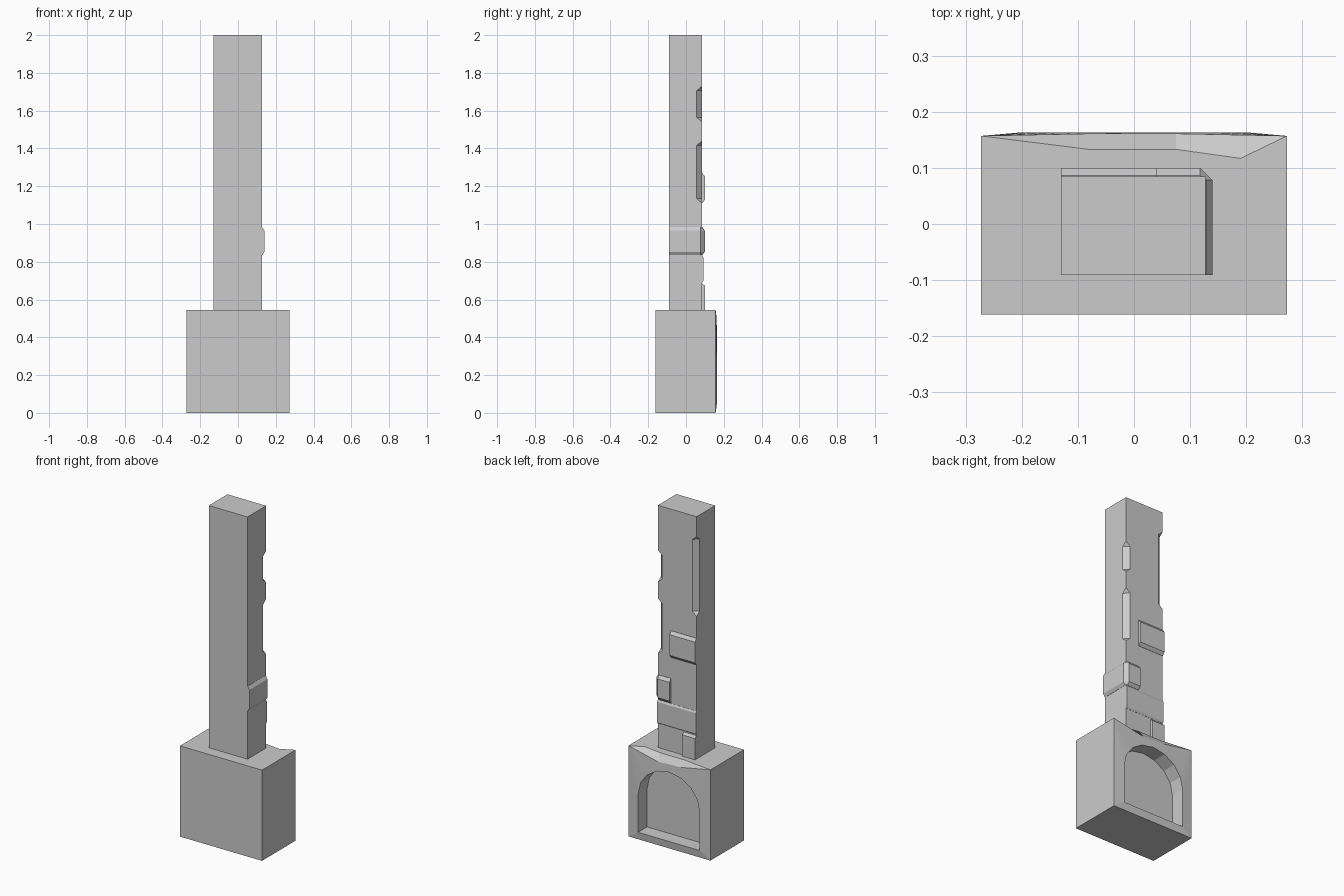
import bpy, bmesh, math
from mathutils import Vector

if "Cube" in bpy.data.objects:
    bpy.data.objects.remove(bpy.data.objects["Cube"])

XL, XR, YF, YB = -0.13, 0.127, -0.091, 0.085   # shaft footprint


def finish(bm, name):
    bmesh.ops.remove_doubles(bm, verts=bm.verts[:], dist=1e-5)
    bmesh.ops.recalc_face_normals(bm, faces=bm.faces[:])
    me = bpy.data.meshes.new(name)
    bm.to_mesh(me)
    bm.free()
    ob = bpy.data.objects.new(name, me)
    bpy.context.collection.objects.link(ob)
    return ob


def loft(name, rings):
    """Closed solid through matching rings of 3D points."""
    bm = bmesh.new()
    loops = [[bm.verts.new(p) for p in r] for r in rings]
    for a, b in zip(loops, loops[1:]):
        for i in range(len(a)):
            j = (i + 1) % len(a)
            bm.faces.new((a[i], a[j], b[j], b[i]))
    bm.faces.new(loops[0])
    bm.faces.new(loops[-1])
    return finish(bm, name)


def brick(name, x0, x1, z0, z1, y, slope=0.018):
    """Stone on the back of the shaft with sloped top and bottom."""
    inner, outer = YB - 0.01, YB + 0.001

    def ring(yy, z):
        return [(x0, inner, z), (x1, inner, z), (x1, yy, z), (x0, yy, z)]
    return loft(name, [ring(outer, z0), ring(y, z0 + slope),
                       ring(y, z1 - slope), ring(outer, z1)])


# Firebox base with worn top edge and arched recess on the back
bm = bmesh.new()
V = bm.verts.new
W, YO, H, RIM, DEEP = 0.2725, 0.157, 0.545, 0.163, 0.078
A, B = V((-W, YO, 0)), V((-W, YO, H))
E, F = V((W, YO, H)), V((W, YO, 0))
C, D = V((-0.08, 0.161, 0.51)), V((0.075, 0.161, 0.503))
C2, D2, E2 = V((-0.08, 0.133, H)), V((0.075, 0.133, H)), V((0.19, 0.117, H))
fa, fb, fe, ff = [V((x, -0.161, z)) for x, z in ((-W, 0), (-W, H), (W, H), (W, 0))]
for f in ((fa, fb, fe, ff), (fa, fb, B, A), (ff, fe, E, F), (fa, ff, F, A),
          (fb, fe, E, E2, D2, C2, B), (B, C, C2), (C, D, D2, C2), (D, E, E2, D2)):
    bm.faces.new(f)
R, SILL, SPRING, RISE = 0.204, 0.045, 0.275, 0.185
arch = [(-R, SILL)]
arch += [(-R * math.cos(math.pi * k / 8), SPRING + RISE * math.sin(math.pi * k / 8)) for k in range(9)]
arch += [(R, SILL)]
rim = [V((x, RIM, z)) for x, z in arch]
back = [V((x, DEEP, z)) for x, z in arch]
outer = [A, B, B, B, C, C, D, E, E, E, F]
n = len(rim)
for i in range(n):
    j = (i + 1) % n
    bm.faces.new(list(dict.fromkeys((outer[i], rim[i], rim[j], outer[j]))))
    bm.faces.new((rim[i], back[i], back[j], rim[j]))
bm.faces.new(back)
finish(bm, "firebox")

# Chimney shaft
shaft = loft("chimney_shaft", [[(XL, YF, z), (XR, YF, z), (XR, YB, z), (XL, YB, z)] for z in (0.53, 2.0)])

# Chipped back edges
for x, z0, z1 in ((XR, 1.54, 1.73), (XR, 1.11, 1.44), (XL, 1.40, 1.88)):
    s = 1 if x > 0 else -1
    out, side = Vector((s, 1, 0)).normalized(), Vector((s, -1, 0)).normalized()
    depth, taper = 0.02, 0.024
    p = Vector((x, YB, 0)) - out * depth
    q = p + out * depth * 2
    up = Vector((0, 0, 1))

    def quad(c, lo, hi):
        return [c - side * 0.08 + up * lo, c + side * 0.08 + up * lo,
                c + side * 0.08 + up * hi, c - side * 0.08 + up * hi]
    cut = loft("edge_cutter", [quad(p, z0 + taper, z1 - taper), quad(q, z0 - taper, z1 + taper)])
    cut.hide_render = True
    cut.hide_set(True)
    m = shaft.modifiers.new("chip", 'BOOLEAN')
    m.operation, m.solver, m.object = 'DIFFERENCE', 'EXACT', cut

# Raised stones on the back
brick("upper_stone", XL, 0.04, 1.11, 1.27, 0.1)
brick("stone_band", XL, XR, 0.69, 0.832, 0.092, 0.01)
brick("lower_stone", XL, -0.045, 0.53, 0.685, 0.1, 0.012)

# Corner stone wrapping the right side
full = [(XR - 0.001, YF), (0.14, YF), (0.14, 0.078), (0.118, 0.1), (0.04, 0.1), (0.04, 0.08), (0.12, 0.08)]
flush = [(XR - 0.001, YF), (XR + 0.001, YF), (XR + 0.001, 0.078), (0.118, YB + 0.001),
         (0.04, YB + 0.001), (0.04, 0.08), (0.12, 0.08)]
loft("corner_stone", [[(x, y, z) for x, y in r] for r, z in
                      ((flush, 0.835), (full, 0.853), (full, 0.965), (flush, 0.983))])
